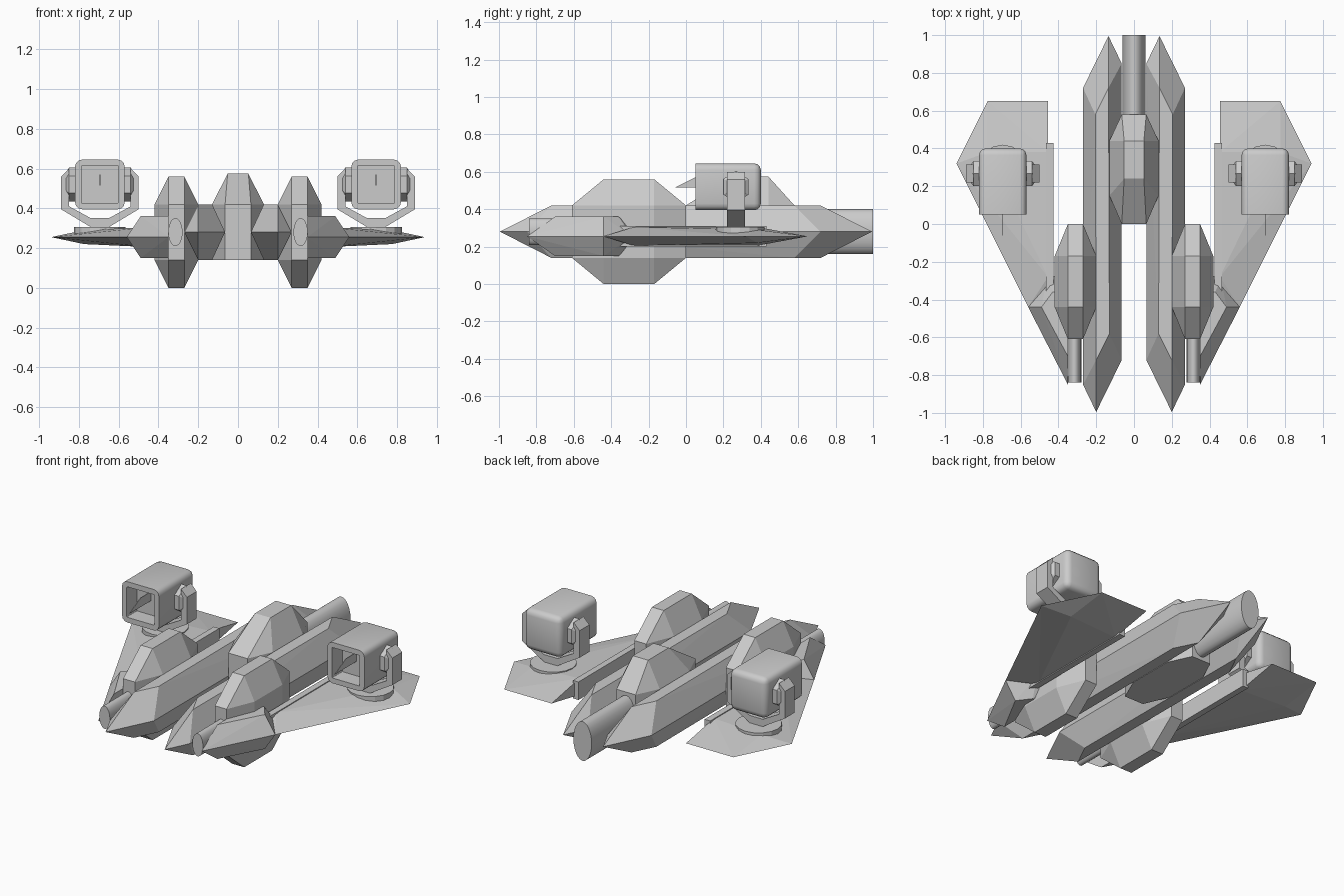
import bpy, bmesh, math
from mathutils import Vector

if "Cube" in bpy.data.objects:
    bpy.data.objects.remove(bpy.data.objects["Cube"])


def finish(name, bm):
    bmesh.ops.recalc_face_normals(bm, faces=bm.faces)
    me = bpy.data.meshes.new(name)
    bm.to_mesh(me)
    bm.free()
    ob = bpy.data.objects.new(name, me)
    bpy.context.collection.objects.link(ob)
    return ob


def hull(name, pts, s=1):
    """Faceted convex solid; s flips the x side."""
    bm = bmesh.new()
    for x, y, z in pts:
        bm.verts.new((x * s, y, z))
    r = bmesh.ops.convex_hull(bm, input=bm.verts)
    junk = [v for v in bm.verts if not v.link_faces]
    bmesh.ops.delete(bm, geom=junk, context='VERTS')
    bmesh.ops.dissolve_limit(bm, angle_limit=0.02, verts=bm.verts, edges=bm.edges)
    return finish(name, bm)


def prism(name, profile, y0, y1, s=1):
    """Extrude an xz outline along y."""
    bm = bmesh.new()
    f = bm.faces.new([bm.verts.new((x * s, y0, z)) for x, z in profile])
    r = bmesh.ops.extrude_face_region(bm, geom=[f])
    bmesh.ops.translate(bm, vec=(0, y1 - y0, 0),
                        verts=[v for v in r['geom'] if isinstance(v, bmesh.types.BMVert)])
    return finish(name, bm)


def smooth(ob, angle=40):
    bpy.ops.object.select_all(action='DESELECT')
    bpy.context.view_layer.objects.active = ob
    ob.select_set(True)
    bpy.ops.object.shade_smooth_by_angle(angle=math.radians(angle))


def tube(name, x, z, rx, rz, y0, y1, n=24):
    ring = [(x + rx * math.cos(2 * math.pi * i / n), z + rz * math.sin(2 * math.pi * i / n))
            for i in range(n)]
    ob = prism(name, ring, y0, y1)
    smooth(ob)
    return ob


def both_z(pts, zmid):
    """Add the copy mirrored about a horizontal plane."""
    return pts + [(x, y, 2 * zmid - z) for x, y, z in pts]


def pod_points(cx):
    pts = [(-.04, 0, .42), (.04, 0, .42), (-.04, -.61, .42), (.04, -.61, .42)]
    for y in (-.17, -.44):
        pts += [(-.04, y, .56), (.04, y, .56), (-.11, y, .42), (.11, y, .42)]
    return both_z([(x + cx, y, z) for x, y, z in pts], .28)


for s, side in ((-1, 'left'), (1, 'right')):
    # long main hull: hexagonal beam with skewed wedge ends
    half = [(.2, -.995, .28), (.27, -.85, .28), (.065, -.72, .28),
            (.2, -.72, .42), (.13, -.58, .42)]
    pts = half + [(.335 - x, -y, z) for x, y, z in half]
    # the section is symmetric, so turning the front end gives the rear end
    hull(side + '_main_hull', both_z(pts, .28), s)

    # engine pod with its barrel
    hull(side + '_pod', pod_points(.31), s)
    tube(side + '_cannon', .315 * s, .28, .036, .07, -.84, -.55)

    # outer side hull at the wing root, and the rail behind it
    top = [(.35, -.70, .36), (.49, -.44, .36), (.43, -.36, .36), (.35, -.36, .36)]
    mid = [(.35, -.85, .255), (.56, -.44, .255), (.46, -.29, .255), (.35, -.25, .255)]
    hull(side + '_side_hull', both_z(top + mid, .255), s)
    hull(side + '_wing_rail', [(x, y, z) for x in (.427, .465) for y in (-.36, .43)
                               for z in (.2, .31)], s)

    # wing
    edge = [(.455, .65, .255), (.775, .65, .255), (.94, .32, .255),
            (.56, -.44, .255), (.455, -.44, .255)]
    top = [(.455, -.28, .305), (.455, .38, .305), (.775, .38, .29)]
    hull(side + '_wing', both_z(edge + top, .255), s)

    # turret mount: round base and yoke
    cx, cz = .695, .52
    bm = bmesh.new()
    bmesh.ops.create_cone(bm, cap_ends=True, segments=16, radius1=.13, radius2=.13, depth=.04)
    bmesh.ops.translate(bm, verts=bm.verts, vec=(cx * s, .29, .285))
    finish(side + '_turret_base', bm)
    outer = [(.155, .60), (.195, .56), (.195, .395), (.045, .305)]
    inner = [(.155, .41), (.045, .35)]
    prof = ([(cx + x, z) for x, z in outer] + [(cx - x, z) for x, z in reversed(outer)] +
            [(cx - x, z) for x, z in inner] + [(cx + x, z) for x, z in reversed(inner)])
    prism(side + '_turret_yoke', prof, .22, .315, s)

    # hexagonal pivots on both sides of the turret
    for k, d in (('inner', -1), ('outer', 1)):
        pts = []
        for i in range(6):
            a = math.pi / 3 * i + math.pi / 6
            for x, r in ((.12, .085), (.155, .085), (.17, .06)):
                pts.append((cx + d * x, .267 + r * .9 * math.cos(a), cz + r * math.sin(a)))
        hull(f'{side}_{k}_pivot', pts, s)

    # turret box with rounded long edges and a recessed front opening
    bm = bmesh.new()
    bmesh.ops.create_cube(bm, size=1)
    for v in bm.verts:
        v.co = Vector((cx * s + v.co.x * .25, .225 + v.co.y * .35, cz + v.co.z * .25))
    bm.normal_update()
    edges = [e for e in bm.edges if all(v.co.y > .3 for v in e.verts)
             or abs(e.verts[0].co.y - e.verts[1].co.y) > .1]
    bmesh.ops.bevel(bm, geom=edges, offset=.035, segments=3, profile=.5, affect='EDGES')
    bm.normal_update()
    front = min(bm.faces, key=lambda f: f.calc_center_median().y)
    bmesh.ops.inset_region(bm, faces=[front], thickness=.032)
    r = bmesh.ops.extrude_face_region(bm, geom=[front])
    bmesh.ops.translate(bm, vec=(0, .1, 0),
                        verts=[v for v in r['geom'] if isinstance(v, bmesh.types.BMVert)])
    if front.is_valid:
        bmesh.ops.delete(bm, geom=[front], context='FACES_ONLY')
    smooth(finish(side + '_turret_box', bm))

    # thin firing fin in the opening
    hull(side + '_turret_fin', [(cx + d, y, z) for d in (-.002, .002)
                                for y, z in ((-.06, .515), (.15, .515), (.05, .57), (.15, .57))], s)

# central pod bridging the hulls
pts = []
for s in (-1, 1):
    pts += [(.052 * s, .24, .575), (.052 * s, .44, .575)]
    for z in (.14, .42):
        pts += [(.065 * s, 0, z), (.13 * s, .15, z), (.13 * s, .44, z), (.065 * s, .58, z)]
hull('centre_pod', pts)

# large exhaust tube at the rear
tube('exhaust', 0, .28, .062, .12, .5, 1.0)
